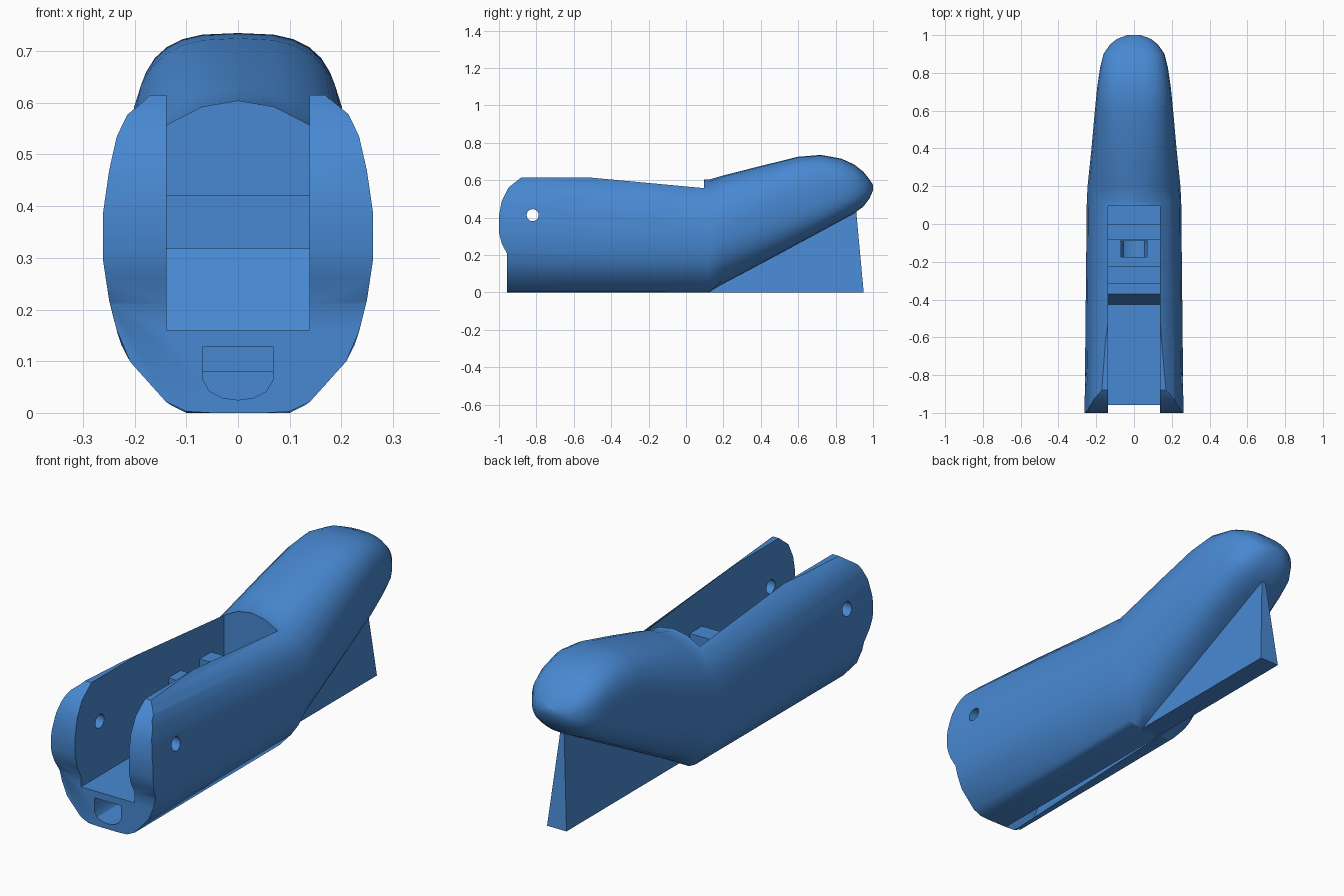
import bpy, bmesh, math

if "Cube" in bpy.data.objects:
    bpy.data.objects.remove(bpy.data.objects["Cube"])

blue = bpy.data.materials.new("blue")
blue.diffuse_color = (0.065, 0.25, 0.65, 1)
blue.use_nodes = True
blue.node_tree.nodes["Principled BSDF"].inputs["Base Color"].default_value = blue.diffuse_color


def make_object(name, bm):
    bmesh.ops.recalc_face_normals(bm, faces=bm.faces)
    me = bpy.data.meshes.new(name)
    bm.to_mesh(me)
    bm.free()
    me.materials.append(blue)
    ob = bpy.data.objects.new(name, me)
    bpy.context.collection.objects.link(ob)
    return ob


def loft(name, rings):
    """Skin between rings of equal point count, closing both ends."""
    bm = bmesh.new()
    vs = [[bm.verts.new(p) for p in ring] for ring in rings]
    n = len(vs[0])
    for a, b in zip(vs, vs[1:]):
        for i in range(n):
            j = (i + 1) % n
            bm.faces.new((a[i], a[j], b[j], b[i]))
    bm.faces.new(vs[0])
    bm.faces.new(vs[-1])
    return make_object(name, bm)


def side_prism(name, pts, w):
    """Side profile (y, z) extruded across x from -w to w."""
    return loft(name, [[(s * w, y, z) for y, z in pts] for s in (-1, 1)])


def front_prism(name, pts, y0, y1):
    return loft(name, [[(x, y, z) for x, z in pts] for y in (y0, y1)])


def mirrored(half, y):
    """Full ring from a half outline running bottom centre to top centre."""
    return [(x, y, z) for x, z in half] + [(-x, y, z) for x, z in half[-2:0:-1]]


def super_half(w, zb, zt, n, steps=15):
    c, h, out = (zb + zt) / 2, (zt - zb) / 2, []
    for i in range(steps + 1):
        a = math.pi * i / steps
        s, k = math.sin(a), -math.cos(a)
        x = 0 if i in (0, steps) else w * abs(s) ** (2 / n)
        out.append((x, c + h * math.copysign(abs(k) ** (2 / n), k)))
    return out


def boolean(ob, tool, op):
    m = ob.modifiers.new(op, 'BOOLEAN')
    m.operation, m.object, m.solver = op, tool, 'EXACT'
    bpy.context.view_layer.objects.active = ob
    bpy.ops.object.modifier_apply(modifier=m.name)
    bpy.data.objects.remove(tool)


# handle shell: oval body running into the raised, rounded tail
front = [(0, 0), (.05, 0), (.10, .003), (.14, .022), (.21, .10), (.235, .16),
         (.25, .22), (.262, .30), (.262, .385), (.25, .47), (.235, .54),
         (.215, .585), (.18, .617), (.138, .662), (.07, .70), (0, .715)]
rear = [(0, 0), (.05, 0), (.10, 0), (.13, .015), (.19, .08), (.225, .13),
        (.24, .18), (.25, .25), (.25, .32), (.242, .39), (.225, .45),
        (.205, .495), (.18, .525), (.138, .555), (.07, .59), (0, .602)]
rings = [mirrored(front, -1.03), mirrored(rear, .12)]
# y, half width, bottom z, top z, squareness
for y, w, zb, zt, n in [(.20, .247, .043, .625, 2.2), (.40, .226, .151, .676, 2.5),
                        (.60, .208, .26, .725, 2.8), (.72, .196, .325, .735, 3.0),
                        (.83, .18, .385, .715, 2.8), (.90, .162, .423, .683, 2.6),
                        (.95, .128, .46, .643, 2.4), (.98, .09, .50, .605, 2.2),
                        (1.0, .035, .545, .575, 2.0)]:
    rings.append(mirrored(super_half(w, zb, zt, n), y))
shell = loft("handle_shell", rings)

# rounded fork tips and flat fork tops
boolean(shell, side_prism("trim", [
    (-.958, -.2), (-.958, .21), (-.985, .26), (-1, .32), (-1, .41), (-.985, .49),
    (-.95, .56), (-.88, .615), (-.3, .615), (-.3, 1), (1.2, 1), (1.2, -.2)], .6), 'INTERSECT')

# central slot with ramp and two cross bars
boolean(shell, side_prism("slot", [
    (-1.2, .16), (-.425, .16), (-.37, .318), (-.315, .318), (-.315, .422),
    (-.225, .422), (-.225, .318), (-.085, .318), (-.085, .422), (0, .422),
    (0, .318), (.095, .318), (.095, 1), (-1.2, 1)], .138), 'DIFFERENCE')

# U-shaped front channel, joined to the shaft between the bars
u_half = [(0, .025), (.03, .029), (.055, .042), (.068, .065), (.068, .128), (0, .128)]
u_shape = u_half + [(-x, z) for x, z in u_half[-2:0:-1]]
boolean(shell, front_prism("channel", u_shape, -1.2, -.09), 'DIFFERENCE')
boolean(shell, side_prism("shaft", [(-.175, .08), (-.085, .08), (-.085, .38), (-.175, .38)],
                          .07), 'DIFFERENCE')

# pin hole through both fork sides
circle = [(-.82 + .032 * math.cos(math.tau * i / 20), .413 + .032 * math.sin(math.tau * i / 20))
          for i in range(20)]
boolean(shell, side_prism("pin_hole", circle, .6), 'DIFFERENCE')

# triangular support under the tail, narrowing upward
ends = [[(-.05, .10, 0), (.05, .10, 0), (.05, .10, .02), (-.05, .10, .02)],
        [(-.05, .95, 0), (.05, .95, 0), (.008, .908, .455), (-.008, .908, .455)]]
keel = loft("support_wedge", ends)

# smooth curved skin, crisp cut edges
bpy.ops.object.select_all(action='DESELECT')
shell.select_set(True)
bpy.context.view_layer.objects.active = shell
bpy.ops.object.shade_smooth_by_angle(angle=math.radians(30))
